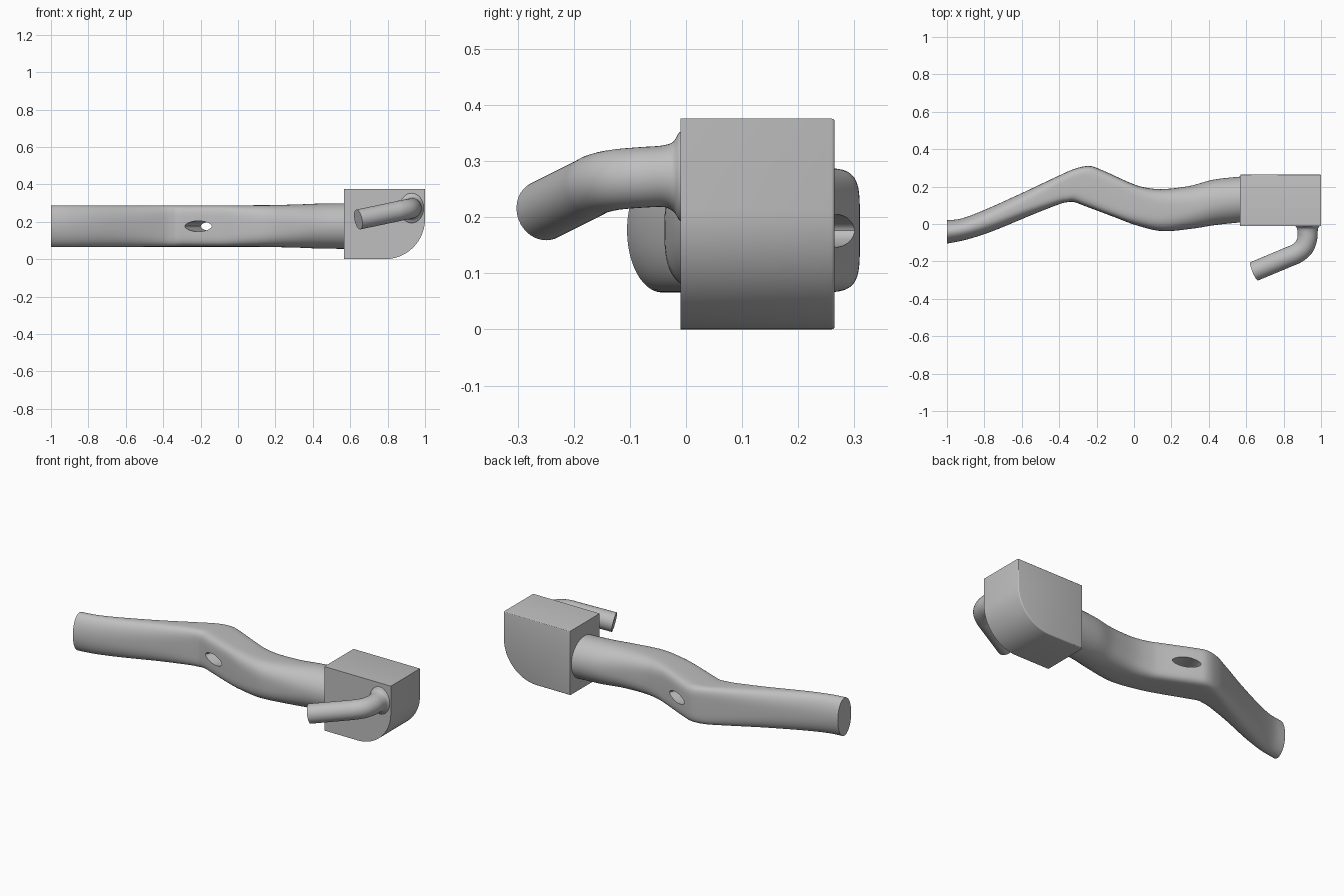
import bpy, bmesh
from math import cos, sin, pi, copysign, radians
from mathutils import Vector

if "Cube" in bpy.data.objects:
    bpy.data.objects.remove(bpy.data.objects["Cube"])

GREY = (0.52, 0.52, 0.52, 1)
mat = bpy.data.materials.new("plain grey")
mat.use_nodes = True
mat.diffuse_color = GREY
mat.node_tree.nodes["Principled BSDF"].inputs["Base Color"].default_value = GREY


def finish(name, bm):
    bmesh.ops.recalc_face_normals(bm, faces=bm.faces)
    mesh = bpy.data.meshes.new(name)
    bm.to_mesh(mesh)
    bm.free()
    mesh.materials.append(mat)
    obj = bpy.data.objects.new(name, mesh)
    bpy.context.collection.objects.link(obj)
    return obj


def smooth(obj):
    bpy.ops.object.select_all(action='DESELECT')
    obj.select_set(True)
    bpy.context.view_layer.objects.active = obj
    bpy.ops.object.shade_smooth_by_angle(angle=radians(35))


def spow(value, n):
    return copysign(abs(value) ** (2 / n), value)


def refine(rows, steps):
    """Catmull-Rom interpolation between rows of numbers."""
    out = []
    for i in range(len(rows) - 1):
        a, b = rows[max(i - 1, 0)], rows[i]
        c, d = rows[i + 1], rows[min(i + 2, len(rows) - 1)]
        for s in range(steps):
            t = s / steps
            out.append([q + 0.5 * t * (r - p + t * (2 * p - 5 * q + 4 * r - w
                        + t * (3 * (q - r) + w - p)))
                        for p, q, r, w in zip(a, b, c, d)])
    return out + [list(rows[-1])]


def loft(name, sections, sides):
    """Each section is centre, two half axes and a roundness exponent."""
    bm = bmesh.new()
    rings = []
    for centre, u, v, n in sections:
        angles = [2 * pi * k / sides for k in range(sides)]
        rings.append([bm.verts.new(centre + u * spow(cos(a), n) + v * spow(sin(a), n))
                      for a in angles])
    for a, b in zip(rings, rings[1:]):
        for k in range(sides):
            j = (k + 1) % sides
            bm.faces.new((a[k], a[j], b[j], b[k]))
    bm.faces.new(rings[0])
    bm.faces.new(rings[-1])
    return finish(name, bm)


# Bent bar: back edge x, y; front edge x, y; half height; squareness
bar_rows = [
    (-1, .02, -1, -.105, .111, 2),
    (-.92, .03, -.89, -.082, .111, 2.1),
    (-.8, .075, -.75, -.036, .111, 2.3),
    (-.6, .165, -.55, .047, .111, 2.8),
    (-.42, .25, -.41, .102, .111, 4),
    (-.32, .294, -.36, .116, .111, 5),
    (-.24, .31, -.32, .117, .111, 5),
    (-.17, .288, -.26, .095, .111, 5),
    (-.02, .22, -.10, .035, .111, 5),
    (.06, .195, .01, -.006, .111, 4),
    (.16, .187, .15, -.038, .112, 3.2),
    (.3, .204, .31, -.025, .115, 2.5),
    (.43, .238, .44, -.005, .12, 2.1),
    (.6, .256, .6, .012, .122, 2),
]
sections = []
for xb, yb, xf, yf, hz, n in refine(bar_rows, 6):
    back, front = Vector((xb, yb, .177)), Vector((xf, yf, .177))
    sections.append(((back + front) / 2, (back - front) / 2, Vector((0, 0, hz)), n))
bar = loft("bent_bar", sections, 64)

# Slot through the middle of the bar, square to its sloping faces
through = Vector((.4, .92, 0)).normalized()
along = Vector((through.y, -through.x, 0))
middle = Vector((-.17, .175, .176))
cutter = loft("slot_cutter", [(middle + through * s, along * .077, Vector((0, 0, .029)), 1.8)
                              for s in (-.3, .3)], 32)
cutter.hide_render = True
cut = bar.modifiers.new("slot", 'BOOLEAN')
cut.operation = 'DIFFERENCE'
cut.solver = 'EXACT'
cut.object = cutter
bpy.context.view_layer.objects.active = bar
bpy.ops.object.modifier_apply(modifier="slot")
bpy.data.objects.remove(cutter)
smooth(bar)

# End block with one rounded lower corner
R = .215
outline = [(.568, 0), (.568, .376), (1, .376)]
outline += [(1 - R + R * cos(a), R - R * sin(a))
            for a in (pi / 2 * k / 20 for k in range(21))]
bm = bmesh.new()
face = bm.faces.new([bm.verts.new((x, -.01, z)) for x, z in outline])
moved = bmesh.ops.extrude_face_region(bm, geom=[face])["geom"]
top = [g for g in moved if isinstance(g, bmesh.types.BMVert)]
bmesh.ops.translate(bm, verts=top, vec=(0, .275, 0))
if not face.is_valid or not any(f for f in bm.faces if all(v.co.y < 0 for v in f.verts)):
    bm.faces.new([v for v in bm.verts if v.co.y < 0])
rim = [e for e in bm.edges if all(v.co.y > .2 for v in e.verts)]
bmesh.ops.bevel(bm, geom=rim, offset=.006, segments=3, profile=.5, affect='EDGES')
smooth(finish("end_block", bm))

# Hooked prong with a flared root: centre x, y, z; width; height radius
prong_rows = [
    (.928, .0, .273, .068, .084),
    (.928, -.012, .273, .064, .078),
    (.928, -.022, .273, .057, .063),
    (.928, -.04, .273, .054, .055),
    (.926, -.08, .271, .053, .054),
    (.908, -.125, .267, .053, .054),
    (.87, -.157, .26, .053, .054),
    (.82, -.179, .249, .053, .054),
    (.643, -.253, .212, .053, .054),
]
path = refine(prong_rows, 5)
points = [Vector(row[:3]) for row in path]
sections = []
for i, row in enumerate(path):
    tangent = points[min(i + 1, len(points) - 1)] - points[max(i - 1, 0)]
    side = tangent.cross(Vector((0, 0, 1))).normalized()
    up = side.cross(tangent).normalized()
    sections.append((points[i], side * row[3], up * row[4], 2))
smooth(loft("hooked_prong", sections, 40))
